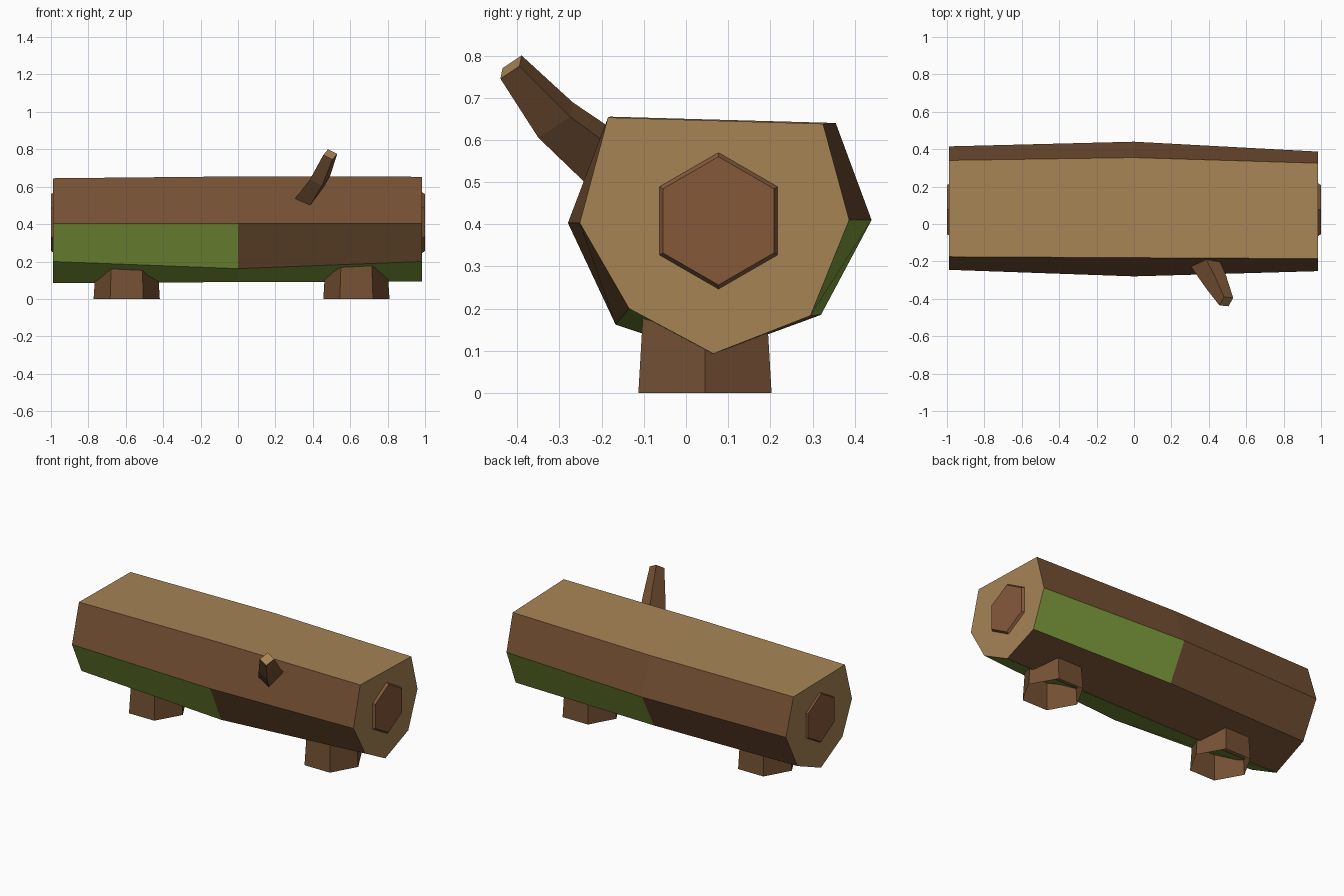
import bpy, bmesh
from math import cos, sin, radians
from mathutils import Vector

cube = bpy.data.objects.get("Cube")
if cube:
    bpy.data.objects.remove(cube, do_unlink=True)


def material(name, rgb):
    """Flat material from 0-255 sRGB values, stored as linear."""
    lin = [((c / 255 + 0.055) / 1.055) ** 2.4 for c in rgb]
    m = bpy.data.materials.new(name)
    m.use_nodes = True
    m.diffuse_color = (*lin, 1)
    bsdf = m.node_tree.nodes["Principled BSDF"]
    bsdf.inputs["Base Color"].default_value = (*lin, 1)
    bsdf.inputs["Roughness"].default_value = 0.9
    return m


bark = material("bark_brown", (116, 80, 51))
wood = material("cut_wood_tan", (166, 132, 85))
core = material("heartwood", (133, 89, 58))
moss = material("moss_green", (130, 160, 62))


def loft(name, rings, mats, side_mat, start_mat=None, end_mat=None):
    """Skin rings of points; side_mat(span, side) picks each face's material."""
    bm = bmesh.new()
    loops = [[bm.verts.new(p) for p in ring] for ring in rings]
    n = len(loops[0])
    for k in range(len(loops) - 1):
        a, b = loops[k], loops[k + 1]
        for i in range(n):
            j = (i + 1) % n
            f = bm.faces.new((a[i], a[j], b[j], b[i]))
            f.material_index = side_mat(k, i)
    for loop, m in ((loops[0][::-1], start_mat), (loops[-1], end_mat)):
        if m is not None:
            bm.faces.new(loop).material_index = m
    bmesh.ops.recalc_face_normals(bm, faces=bm.faces)
    me = bpy.data.meshes.new(name)
    bm.to_mesh(me)
    bm.free()
    for m in mats:
        me.materials.append(m)
    ob = bpy.data.objects.new(name, me)
    bpy.context.collection.objects.link(ob)
    return ob


# Log: seven-sided profiles (y, z), bulging in the middle
profiles = {
    -0.99: [(-.175, .645), (.34, .638), (.415, .41), (.30, .185),
            (.065, .085), (-.15, .2), (-.245, .403)],
    0.0: [(-.18, .655), (.355, .64), (.44, .41), (.32, .185),
          (.06, .09), (-.167, .162), (-.28, .403)],
    0.985: [(-.185, .653), (.325, .638), (.387, .41), (.295, .183),
            (.065, .093), (-.135, .2), (-.252, .403)],
}
TOP, BACK_LOW, BOTTOM_FRONT, FRONT_LOW = 0, 2, 4, 5


def log_material(span, side):
    if side == TOP:
        return 1
    mossy = (side == BOTTOM_FRONT or (side == FRONT_LOW and span == 0)
             or (side == BACK_LOW and span == 1))
    return 2 if mossy else 0


loft("log", [[(x, y, z) for y, z in p] for x, p in profiles.items()],
     [bark, wood, moss], log_material, 1, 1)

# Heartwood plates on both ends
for name, s in (("left_heartwood", 1), ("right_heartwood", -1)):
    rings = [[(s * x, .077 + r * sin(radians(60 * i)), .408 + r * cos(radians(60 * i)))
              for i in range(6)] for x, r in ((.98, .165), (1.0, .152))]
    loft(name, rings, [core], lambda k, i: 0, None, 0)

# Hollow six-sided feet
for name, x in (("left_foot", .633), ("right_foot", -.595)):
    rings = [[(x + r * cos(radians(60 * i)), .045 + r * sin(radians(60 * i)) * 1.03, z)
              for i in range(6)] for z, r in ((0, .177), (.2, .164))]
    loft(name, rings, [bark], lambda k, i: 0)

# Branch stub: tapering, bent, four-sided
u = Vector((-.87, .09, .45))
v = Vector((.42, .75, .5))
rings = []
for corner, w, h in (((.37, -.215, .475), .092, .13),
                     ((.45, -.35, .605), .075, .10),
                     ((.505, -.44, .745), .056, .06)):
    a = Vector(corner)
    rings.append([a, a + u * w, a + u * w + v * h, a + v * h])
loft("branch_stub", rings, [bark, wood], lambda k, i: 0, 0, 1)
